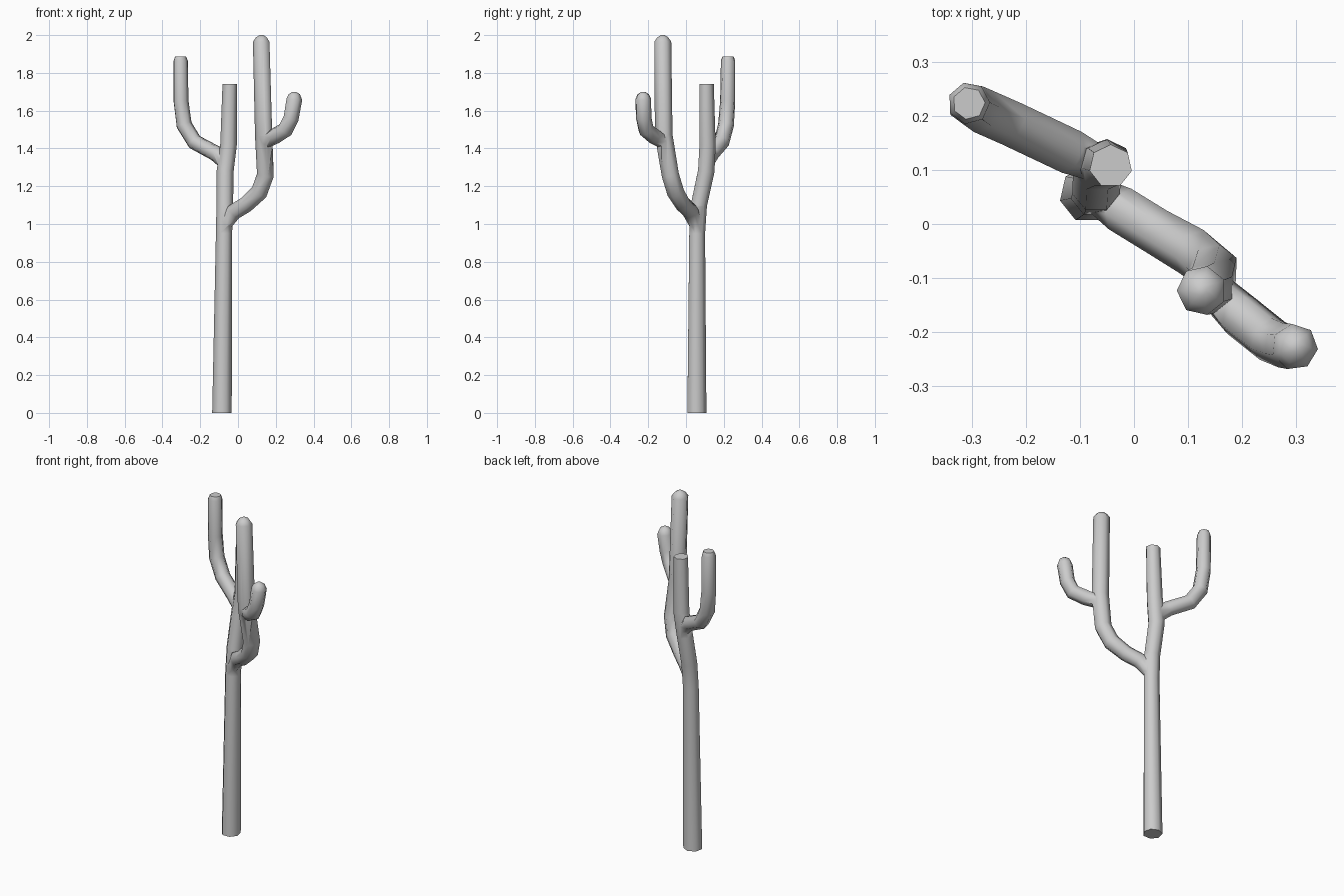
import bpy, bmesh, math
from mathutils import Vector

if "Cube" in bpy.data.objects:
    bpy.data.objects.remove(bpy.data.objects["Cube"])

SIDES = 7
UP = Vector((0, 0, 1))


def tube(name, pts, turn=0.0):
    """Low-poly limb through (x, y, z, radius) points, with a vertical tip."""
    bm = bmesh.new()
    P = [Vector(p[:3]) for p in pts]
    n = len(P)
    ref = Vector((math.cos(turn), math.sin(turn), 0))
    rings = []
    for i, p in enumerate(P):
        if i == n - 1 or pts[i][2] == 0:
            t = UP.copy()
        elif i == 0:
            t = (P[1] - P[0]).normalized()
        else:
            t = ((P[i] - P[i - 1]).normalized() + (P[i + 1] - P[i]).normalized()).normalized()
        u = (ref - t * ref.dot(t)).normalized()
        v = t.cross(u)
        ref = u
        rings.append([bm.verts.new(p + pts[i][3] * (math.cos(a) * u + math.sin(a) * v))
                      for a in (2 * math.pi * k / SIDES for k in range(SIDES))])
    for a, b in zip(rings, rings[1:]):
        for k in range(SIDES):
            j = (k + 1) % SIDES
            bm.faces.new((a[k], a[j], b[j], b[k]))
    bm.faces.new(rings[0][::-1])
    bm.faces.new(rings[-1])
    bmesh.ops.recalc_face_normals(bm, faces=bm.faces)
    me = bpy.data.meshes.new(name)
    bm.to_mesh(me)
    bm.free()
    ob = bpy.data.objects.new(name, me)
    bpy.context.collection.objects.link(ob)
    return ob


# trunk running on into the flat-topped middle stem
trunk = tube("cactus", [
    (-.085, .055, 0, .053), (-.074, .057, .95, .044), (-.07, .066, 1.1, .045),
    (-.068, .105, 1.28, .046), (-.05, .112, 1.42, .045),
    (-.043, .107, 1.74, .040)], math.radians(193))

limbs = [
    # right stem with domed tip
    tube("right_stem", [
        (-.07, .055, .99, .033), (-.02, .025, 1.065, .044), (.045, -.015, 1.105, .044),
        (.115, -.055, 1.17, .047), (.147, -.083, 1.26, .047), (.138, -.118, 1.47, .048),
        (.125, -.123, 1.965, .046), (.125, -.123, 1.988, .030), (.125, -.123, 2.0, .010)], .3),
    # left arm
    tube("left_arm", [
        (-.06, .108, 1.31, .033), (-.12, .135, 1.375, .043), (-.232, .188, 1.435, .043),
        (-.287, .212, 1.525, .043), (-.303, .221, 1.65, .041),
        (-.305, .223, 1.865, .039), (-.305, .223, 1.887, .030)], .8),
    # small right arm
    tube("right_arm", [
        (.14, -.115, 1.43, .035), (.195, -.168, 1.465, .043), (.25, -.212, 1.5, .043),
        (.28, -.225, 1.56, .042), (.297, -.227, 1.66, .043),
        (.297, -.227, 1.687, .031), (.297, -.227, 1.70, .010)], .5),
]

# merge the limbs into one skin
bpy.context.view_layer.objects.active = trunk
for ob in limbs:
    mod = trunk.modifiers.new("join", 'BOOLEAN')
    mod.operation = 'UNION'
    mod.solver = 'EXACT'
    mod.object = ob
    bpy.ops.object.modifier_apply(modifier=mod.name)
    bpy.data.objects.remove(ob)

trunk.select_set(True)
bpy.ops.object.shade_smooth_by_angle(angle=math.radians(55))
